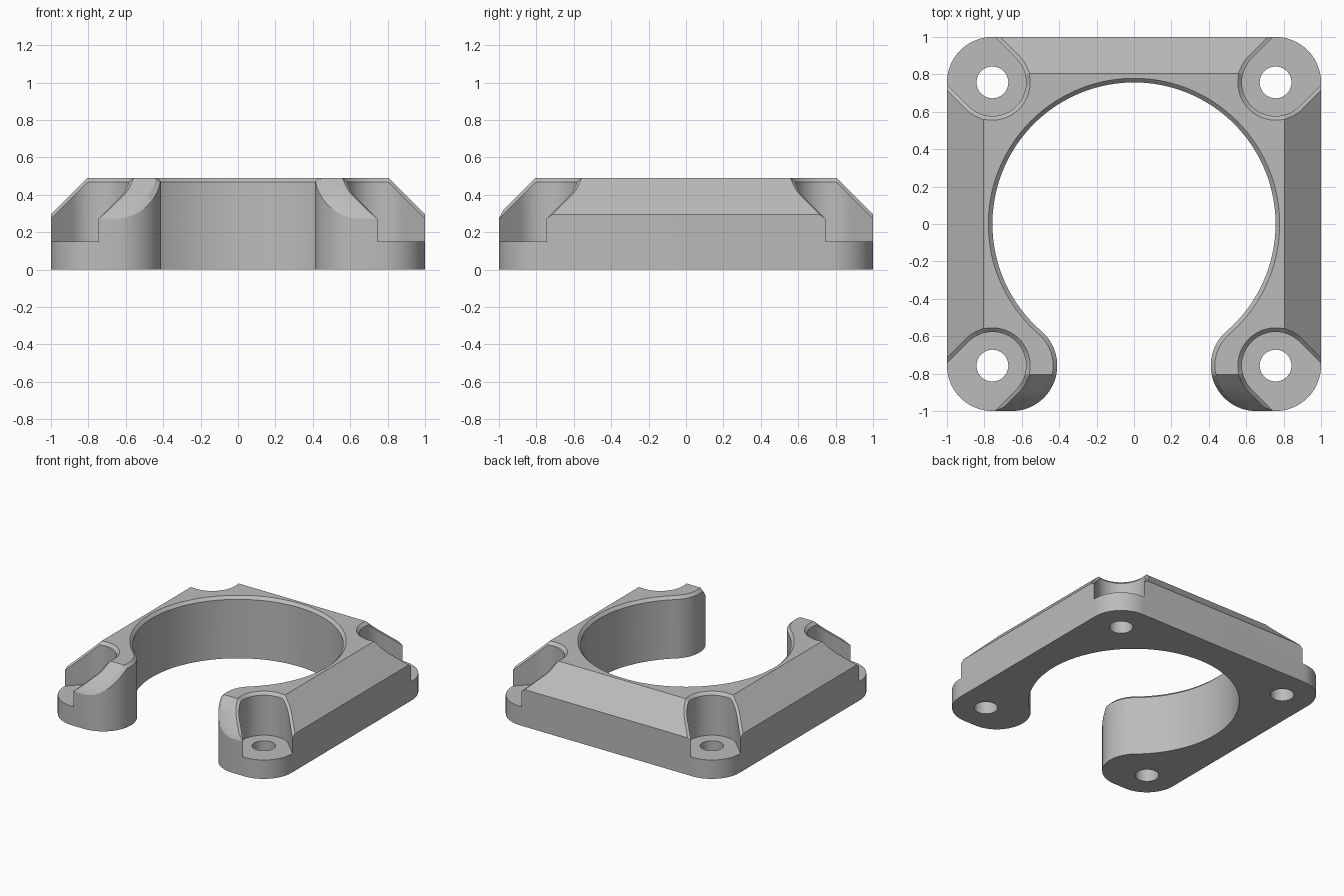
import bpy, bmesh
from math import atan2, cos, sin, pi, radians

cube = bpy.data.objects.get("Cube")
if cube:
    bpy.data.objects.remove(cube, do_unlink=True)

C = 0.757               # hole centre offset, also the bore radius
R = 1 - C               # outer corner and arm tip radius
ARM = (1 - C * C) ** 0.5  # arm tip centre, tangent to the bore
TOP, FLAT = 0.49, 0.805  # top height and half width of the flat top
FLOOR, SLOT = 0.15, 0.18  # screw pocket floor and radius
CH = 0.022              # rim chamfer


def arc(cx, cy, r, a0, a1, n):
    return [(cx + r * cos(a0 + (a1 - a0) * i / n),
             cy + r * sin(a0 + (a1 - a0) * i / n)) for i in range(n + 1)]


def roof(x, y):
    return min(TOP, TOP + FLAT - max(abs(x), abs(y)))


def loft(name, rings):
    """Closed solid from stacked rings of equal point count."""
    bm = bmesh.new()
    loops = [[bm.verts.new(p) for p in ring] for ring in rings]
    n = len(loops[0])
    for lo, hi in zip(loops, loops[1:]):
        for i in range(n):
            j = (i + 1) % n
            bm.faces.new((lo[i], lo[j], hi[j], hi[i]))
    bm.faces.new(loops[0])
    bm.faces.new(loops[-1])
    bmesh.ops.triangulate(bm, faces=[f for f in bm.faces if len(f.verts) == 4])
    bmesh.ops.recalc_face_normals(bm, faces=bm.faces)
    mesh = bpy.data.meshes.new(name)
    bm.to_mesh(mesh)
    bm.free()
    ob = bpy.data.objects.new(name, mesh)
    bpy.context.collection.objects.link(ob)
    return ob


def flat_ring(pts, z):
    return [(x, y, z) for x, y in pts]


def roof_ring(pts, dz):
    return [(x, y, roof(x, y) + dz) for x, y in pts]


def chamfer_cutter(name, outline, t0, z0):
    """Cutter whose flared rim follows the sloping roof."""
    t1 = 0.035
    low, high = outline(t0), outline(t1)
    return loft(name, [flat_ring(low, z0), roof_ring(low, t0 - CH),
                       roof_ring(high, t1 - CH), flat_ring(high, 1)])


def cut(target, cutter, operation="DIFFERENCE"):
    cutter.hide_render = True
    mod = target.modifiers.new("cut", "BOOLEAN")
    mod.operation, mod.solver, mod.object = operation, "EXACT", cutter
    bpy.context.view_layer.objects.active = target
    bpy.ops.object.modifier_apply(modifier=mod.name)
    bpy.data.objects.remove(cutter, do_unlink=True)


def opening(t):
    """Bore and rounded arm tips, grown outward by t."""
    a = atan2(C, ARM)
    tip = arc(ARM, -C, R - t, 1.5 * pi, pi - a, 28)
    bore = arc(0, 0, C + t, -a, pi + a, 110)[1:-1]
    return tip + bore + [(-x, y) for x, y in reversed(tip)]


def open_mouth(t):
    x, y = 0.735, -1 + t
    return [(x, -1.3), (x, y)] + opening(t) + [(-x, y), (-x, -1.3)]


# Body: open ring plate with rounded outer corners
plan = opening(0)
for i, (sx, sy) in enumerate([(-1, -1), (-1, 1), (1, 1), (1, -1)]):
    start = (1.5 - i / 2) * pi
    plan += arc(sx * C, sy * C, R, start, start - pi / 2, 16)
body = loft("mounting_ring", [flat_ring(plan, 0), flat_ring(plan, 0.6)])

# Sloped outer shoulders
square = [(-1, -1), (1, -1), (1, 1), (-1, 1)]
wide = FLAT + TOP + 0.1
cut(body, loft("roof_limit", [[(x * wide, y * wide, -0.1) for x, y in square],
                              [(x * FLAT, y * FLAT, TOP) for x, y in square]]),
    "INTERSECT")

# Chamfered rim of the bore and arm tips
cut(body, chamfer_cutter("rim_cutter", open_mouth, -0.01, -1))

# Screw pockets and holes at the four corners
for sx, sy in square:
    def pocket(t):
        pts = arc(C, C, SLOT + t, radians(135), radians(315), 40)
        ends = [(x + 0.19, y + 0.19) for x, y in (pts[-1], pts[0])]
        return [(x * sx, y * sy) for x, y in pts + ends]
    cut(body, chamfer_cutter("pocket_cutter", pocket, 0, FLOOR))
    hole = arc(sx * C, sy * C, 0.085, 0, 2 * pi, 40)[:-1]
    cut(body, loft("hole_cutter", [flat_ring(hole, -0.2), flat_ring(hole, 0.8)]))

# Single grey finish
grey = bpy.data.materials.new("light_grey")
grey.use_nodes = True
color = (0.5, 0.5, 0.5, 1)
grey.diffuse_color = color
grey.node_tree.nodes["Principled BSDF"].inputs["Base Color"].default_value = color
body.data.materials.clear()
body.data.materials.append(grey)
for face in body.data.polygons:
    face.material_index = 0

bpy.ops.object.select_all(action="DESELECT")
body.select_set(True)
bpy.context.view_layer.objects.active = body
bpy.ops.object.shade_smooth_by_angle(angle=radians(25))
